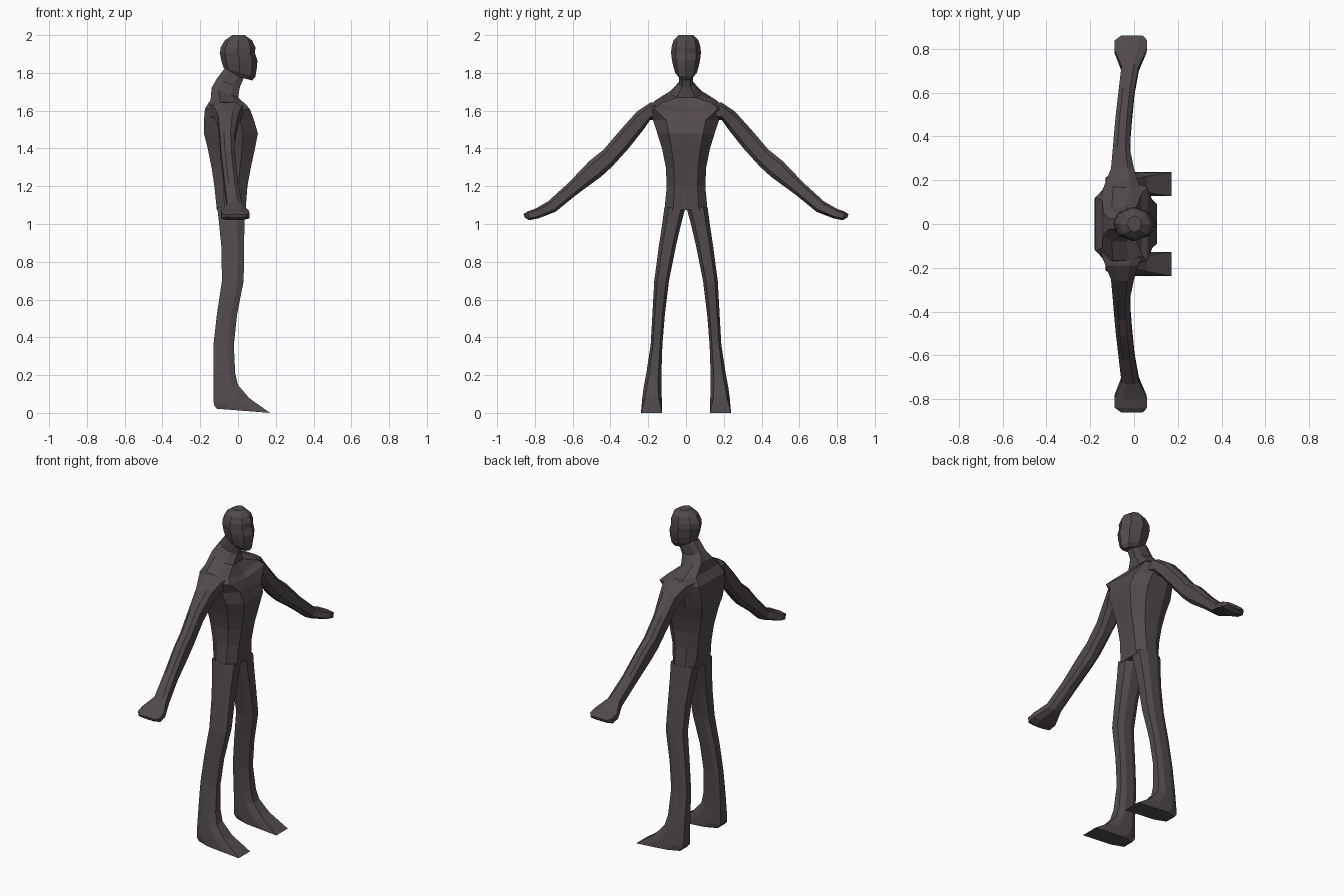
import bpy, bmesh
from mathutils import Vector

skin = bpy.data.materials.new("dark_brown_grey")
skin.diffuse_color = (0.085, 0.069, 0.074, 1)

# Unit cross-sections: u runs back to front, v runs across
FLAT = [(1, 0), (1, .6), (.45, 1), (-.45, 1), (-1, .65), (-1, 0),
        (-1, -.65), (-.45, -1), (.45, -1), (1, -.6)]
ROUND = [(1, 0), (.72, .68), (0, 1), (-.72, .68), (-1, 0),
         (-.72, -.68), (0, -1), (.72, -.68)]


def loft(name, shape, rings, mirror=False):
    """Ring: x back, x front, (y, z) of side 0, (y, z) of side 1,
    front minus back height, front width factor, drop of the front centre."""
    bm = bmesh.new()
    loops = []
    for r in rings:
        xb, xf, a, b = r[:4]
        tilt, wide, dip = (list(r[4:]) + [0, .6, 0][len(r) - 4:])
        mid = Vector(((xb + xf) / 2, (a[0] + b[0]) / 2, (a[1] + b[1]) / 2))
        along = Vector(((xf - xb) / 2, 0, tilt / 2))
        across = Vector((0, (b[0] - a[0]) / 2, (b[1] - a[1]) / 2))
        loop = []
        for u, v in shape:
            if shape is FLAT and u == 1:
                v *= wide / .6
            p = mid + along * u + across * v
            if u == 1 and v == 0:
                p.z -= dip
            loop.append(bm.verts.new(p))
        loops.append(loop)
    n = len(shape)
    for lo, hi in zip(loops, loops[1:]):
        for i in range(n):
            j = (i + 1) % n
            bm.faces.new((lo[i], lo[j], hi[j], hi[i]))
    bm.faces.new(loops[0][::-1])
    bm.faces.new(loops[-1])
    bmesh.ops.recalc_face_normals(bm, faces=bm.faces[:])
    me = bpy.data.meshes.new(name)
    bm.to_mesh(me)
    bm.free()
    me.materials.append(skin)
    ob = bpy.data.objects.new(name, me)
    bpy.context.collection.objects.link(ob)
    if mirror:
        m = ob.modifiers.new("mirror", 'MIRROR')
        m.use_axis = (False, True, False)
        m.use_mirror_merge = False
    return ob


def level(xb, xf, y0, y1, z, *rest):
    """Ring at one height."""
    return (xb, xf, (y0, z), (y1, z), *rest)


def centred(xb, xf, w, z, *rest):
    return level(xb, xf, -w, w, z, *rest)


# Torso, collar and forward-leaning neck
loft("torso", FLAT, [
    centred(-.112, .04, .114, 1.075),
    centred(-.125, .05, .102, 1.2),
    centred(-.14, .068, .107, 1.3),
    centred(-.16, .09, .127, 1.4),
    centred(-.18, .105, .152, 1.48),
    centred(-.18, .085, .175, 1.55, 0, .6),
    centred(-.175, .062, .19, 1.61, 0, .88, .015),
    centred(-.145, .035, .165, 1.648, -.02, .85, .035),
    centred(-.14, .0, .08, 1.695, -.05),
    centred(-.115, .01, .036, 1.745, -.04),
    centred(-.07, .04, .036, 1.81, -.03),
])

# Head with jaw, brow and crown
loft("head", ROUND, [
    centred(-.04, .075, .036, 1.775, -.03),
    centred(-.075, .092, .058, 1.802, -.045),
    centred(-.088, .1, .07, 1.845, -.035),
    centred(-.094, .103, .076, 1.88, -.03),
    centred(-.095, .09, .079, 1.905, 0),
    centred(-.092, .092, .077, 1.935, 0),
    centred(-.07, .075, .066, 1.972, 0),
    centred(-.03, .035, .038, 2.0, 0),
])

# Legs with long wedge feet
loft("leg", FLAT, [
    level(-.112, .17, .127, .237, .011, -.022, 1),
    level(-.128, .06, .128, .233, .06, .035, .7),
    level(-.13, .0, .13, .224, .125, .045),
    level(-.13, -.015, .13, .21, .21),
    level(-.13, -.022, .125, .187, .36),
    level(-.112, -.005, .112, .178, .52),
    level(-.085, .03, .09, .168, .7),
    level(-.088, .032, .054, .144, .88),
    level(-.1, .034, .026, .126, 1.0),
    level(-.11, .038, .002, .114, 1.09),
], True)

# Arms, shoulder to closed hand
loft("arm", FLAT, [
    (-.15, .035, (.14, 1.55), (.13, 1.65)),
    (-.13, .02, (.19, 1.55), (.19, 1.642)),
    (-.105, .0, (.225, 1.5), (.26, 1.595)),
    (-.097, -.018, (.3, 1.405), (.35, 1.495)),
    (-.09, -.015, (.39, 1.305), (.435, 1.395)),
    (-.083, -.01, (.45, 1.25), (.51, 1.335)),
    (-.07, .002, (.58, 1.155), (.62, 1.22)),
    (-.057, .022, (.69, 1.065), (.73, 1.12)),
    (-.09, .058, (.78, 1.03), (.8, 1.08)),
    (-.088, .06, (.83, 1.02), (.84, 1.066)),
    (-.06, .042, (.855, 1.035), (.86, 1.052)),
], True)
